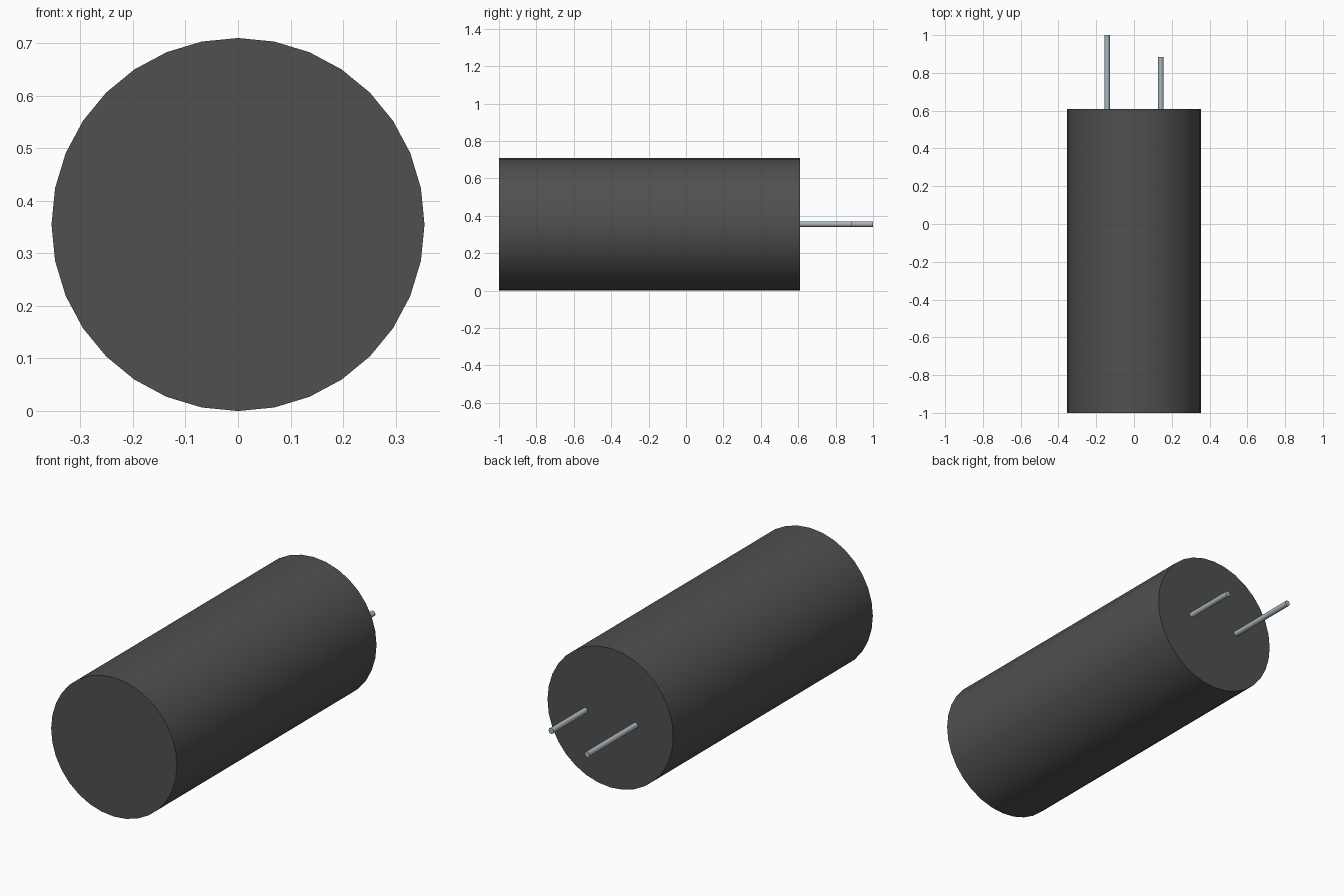
import bpy
import math

if "Cube" in bpy.data.objects:
    bpy.data.objects.remove(bpy.data.objects["Cube"], do_unlink=True)


def material(name, color):
    mat = bpy.data.materials.new(name)
    mat.use_nodes = True
    mat.diffuse_color = color
    mat.node_tree.nodes["Principled BSDF"].inputs["Base Color"].default_value = color
    return mat


def rod(name, x, z, radius, y_start, y_end, sides, mat):
    """Cylinder lying along the y axis, smooth round its side."""
    bpy.ops.mesh.primitive_cylinder_add(
        vertices=sides, radius=radius, depth=y_end - y_start,
        location=(x, (y_start + y_end) / 2, z), rotation=(math.pi / 2, 0, 0))
    obj = bpy.context.object
    obj.name = name
    obj.data.materials.append(mat)
    bpy.ops.object.shade_smooth_by_angle(angle=math.radians(40))
    return obj


RADIUS = 0.355
BODY_END = 0.61
LEAD_X = 0.142

dark_grey = material("dark grey", (0.08, 0.08, 0.08, 1))
metal_grey = material("metal grey", (0.40, 0.47, 0.51, 1))

# Can-shaped body
rod("body", 0, RADIUS, RADIUS, -1, BODY_END, 32, dark_grey)

# Two wire leads of unequal length, rooted just inside the body
for name, x, tip in (("long_lead", -LEAD_X, 1.0), ("short_lead", LEAD_X, 0.885)):
    rod(name, x, RADIUS, 0.0142, BODY_END - 0.02, tip, 16, metal_grey)
